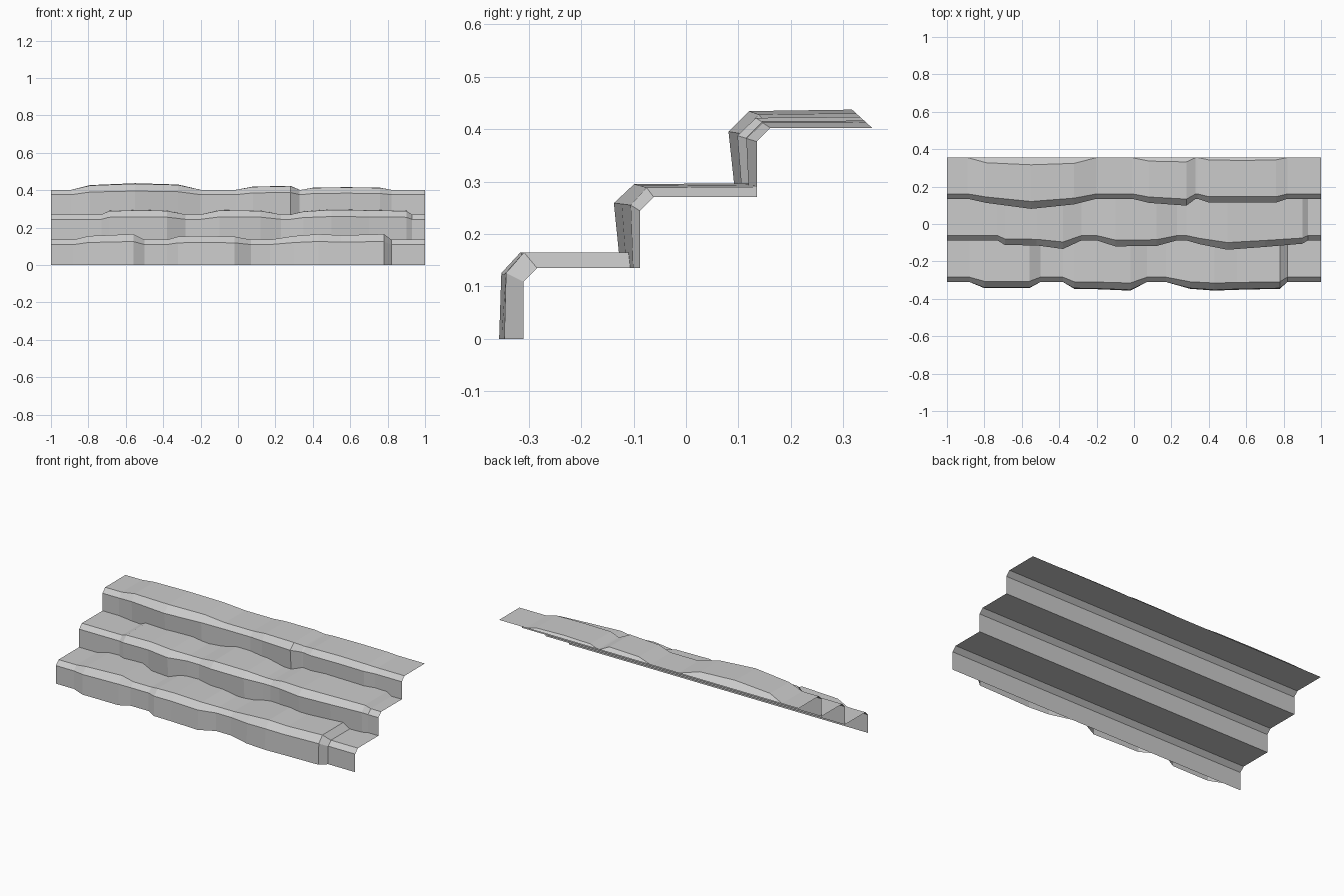
import bpy

if "Cube" in bpy.data.objects:
    bpy.data.objects.remove(bpy.data.objects["Cube"])

RISE, RUN, DEPTH, CH = 0.135, 0.2225, 0.31, 0.026


def make_mesh(name, columns):
    """Skin a row of equal-length cross-sections with flat quads."""
    n = len(columns[0])
    verts = [p for col in columns for p in col]
    faces = [(i * n + j, (i + 1) * n + j, (i + 1) * n + j + 1, i * n + j + 1)
             for i in range(len(columns) - 1) for j in range(n - 1)]
    mesh = bpy.data.meshes.new(name)
    mesh.from_pydata(verts, [], faces)
    mesh.validate()
    ob = bpy.data.objects.new(name, mesh)
    bpy.context.collection.objects.link(ob)
    return ob


def step_frame(s):
    """Front y, back y, bottom z and top z of a plain step."""
    front = -DEPTH + RUN * s
    back = front + RUN if s < 2 else 0.355
    return front, back, RISE * s, (RISE * (s + 1) if s < 2 else 0.402)


# Plain stepped sheet with bevelled nosings
profile = []
for s in range(3):
    f, b, z0, z1 = step_frame(s)
    profile += [(f, z0), (f, z1 - CH), (f + CH, z1)]
profile.append((0.355, 0.402))
make_mesh("stair_sheet", [[(x, y, z) for y, z in profile] for x in (-1, 1)])


# Worn stone slab over a step; stations are (x, forward bulge, upward bulge)
def slab(name, s, stations):
    f, b, z0, z1 = step_frame(s)
    base_gain = 1.1 if s == 0 else 0.75
    cols = []
    for x, d, h in stations:
        col = [(x, f - d * base_gain, z0),
               (x, f - d, z1 - CH + h * 0.55),
               (x, f + CH - d * 0.75, z1 + h * (0.92 if s else 1))]
        if s == 2:
            col += [(x, b - h * 1.1, z1 + h), (x, b, z1)]
        else:
            col += [(x, b, z1 + h)]
        cols.append(col)
    make_mesh(name, cols)


slab("lower_slab_left", 0, [(-0.88, 0, 0), (-0.8, .03, .02), (-0.56, .03, .03),
                            (-0.5, 0, 0)])
slab("lower_slab_middle", 0, [(-0.38, 0, 0), (-0.32, .033, .017), (-0.2, .035, .02),
                              (-0.02, .042, .017), (0.07, 0, 0)])
slab("lower_slab_right", 0, [(0.17, 0, 0), (0.3, .033, .02), (0.43, .042, .03),
                             (0.55, .038, .024), (0.78, .033, .03), (0.82, 0, 0)])
slab("middle_slab_left", 1, [(-0.73, 0, 0), (-0.69, .025, .02), (-0.52, .027, .024),
                             (-0.38, .046, .021), (-0.28, 0, 0)])
slab("middle_slab_centre", 1, [(-0.2, 0, 0), (-0.1, .032, .023), (0.12, .03, .021),
                               (0.23, 0, 0)])
slab("middle_slab_right", 1, [(0.28, 0, 0), (0.35, .02, .017), (0.5, .05, .027),
                              (0.7, .035, .024), (0.9, .018, .02), (0.93, 0, 0)])
slab("upper_slab_left", 2, [(-0.89, 0, 0), (-0.79, .022, .025), (-0.55, .054, .035),
                            (-0.32, .03, .028), (-0.2, 0, 0)])
slab("upper_slab_centre", 2, [(-0.01, 0, 0), (0.08, .022, .017), (0.28, .037, .021),
                              (0.33, 0, 0)])
slab("upper_slab_right", 2, [(0.34, 0, 0), (0.4, .02, .011), (0.58, .02, .014),
                             (0.76, .02, .011), (0.82, 0, 0)])
